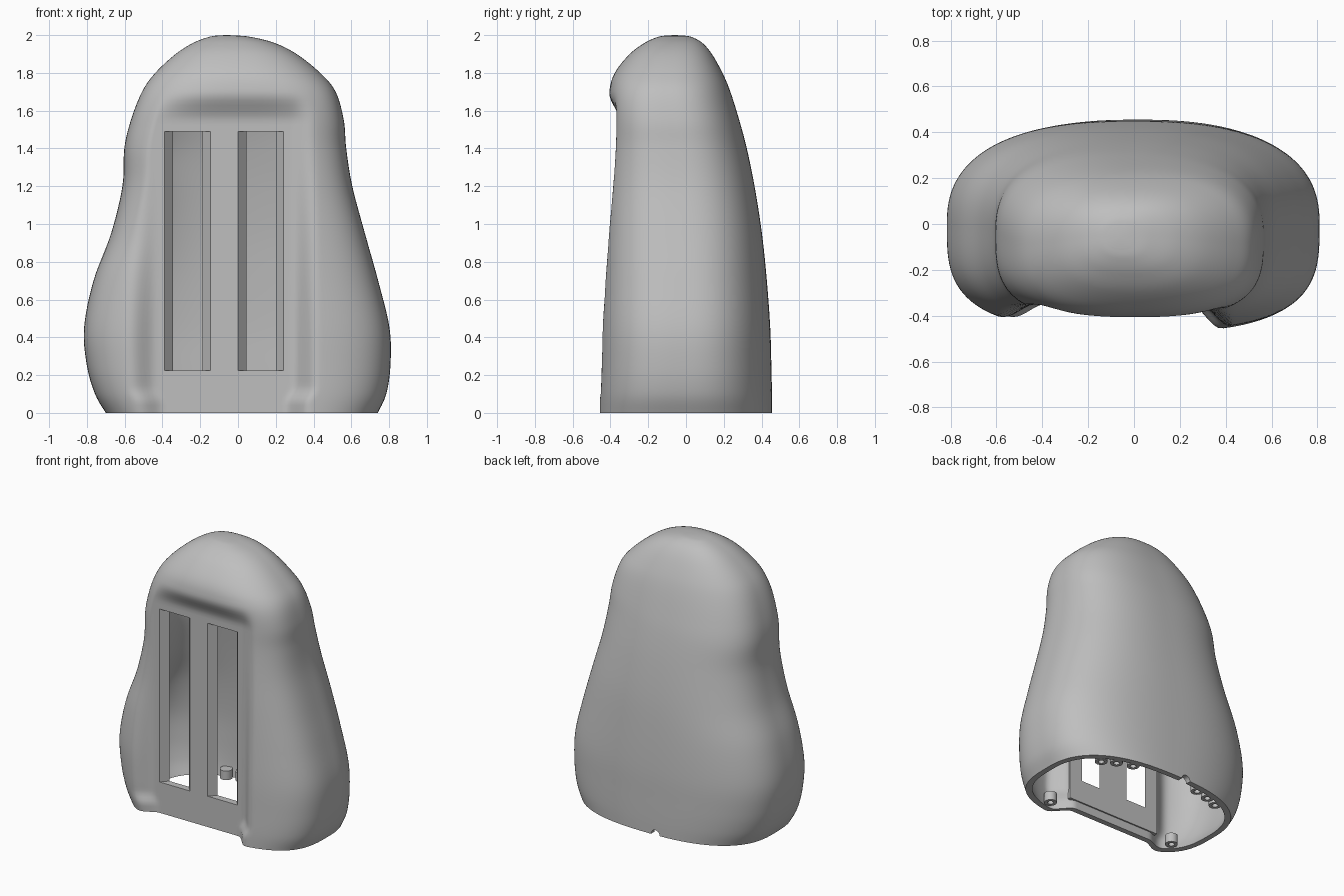
import bpy, bmesh, math
from mathutils import Matrix, Vector

if "Cube" in bpy.data.objects:
    bpy.data.objects.remove(bpy.data.objects["Cube"], do_unlink=True)

WALL = 0.04
PANEL_Y = -0.35
SEGMENTS = 216
STEPS = 6

grey = bpy.data.materials.new("matte_grey")
grey.use_nodes = True
grey.diffuse_color = (0.52, 0.52, 0.52, 1)
grey.node_tree.nodes["Principled BSDF"].inputs["Base Color"].default_value = (0.52, 0.52, 0.52, 1)

# Height, right edge, left edge, front edge, back edge
OUTLINE = [
    (0, -.70, .74, -.472, .455),
    (.1, -.757, .785, -.47, .455),
    (.25, -.80, .807, -.465, .452),
    (.45, -.815, .802, -.46, .446),
    (.7, -.765, .742, -.45, .428),
    (.95, -.672, .672, -.438, .402),
    (1.2, -.612, .605, -.425, .363),
    (1.4, -.602, .573, -.414, .322),
    (1.55, -.567, .56, -.408, .282),
    (1.7, -.508, .517, -.406, .235),
    (1.8, -.438, .435, -.377, .193),
    (1.9, -.33, .31, -.298, .137),
    (1.96, -.235, .19, -.217, .085),
    (1.99, -.155, .07, -.15, .03),
    (1.998, -.11, -.005, -.105, -.015),
]
POLE = (-.06, -.06, 2)


def smooth(a, b, value):
    t = min(max((value - a) / (b - a), 0), 1)
    return t * t * (3 - 2 * t)


def spline(keys, steps):
    """Smooth rows that pass through every key row."""
    rows = []
    last = len(keys) - 1
    for i in range(last):
        quad = [keys[min(max(i + k, 0), last)] for k in (-1, 0, 1, 2)]
        for s in range(steps):
            t = s / steps
            rows.append([b + t / 2 * (c - a + t * (2 * a - 5 * b + 4 * c - d + t * (3 * (b - c) + d - a)))
                         for a, b, c, d in zip(*quad)])
    rows.append(list(keys[last]))
    return rows


def section(row, inset):
    """One closed body section, with the recessed front panel pressed in."""
    z, right, left, front, back = row
    right, left, front, back = right + inset, left - inset, front + inset, back - inset
    cx, cy = (left + right) / 2, (front + back) / 2
    half_x, half_y = (left - right) / 2, (back - front) / 2
    squash = math.sqrt(half_y / half_x)
    flare = .04 * smooth(.14, .05, z)
    points = []
    for i in range(SEGMENTS):
        angle = math.tau * i / SEGMENTS
        c, s = math.cos(angle), math.sin(angle) / squash
        power = 2.5 if s > 0 else 3.2 - 0.7 * smooth(1.55, 1.85, z)
        radius = (abs(c) ** power + abs(s) ** power) ** (-1 / power)
        x, y = cx + half_x * radius * c, cy + half_y * radius * s
        panel = PANEL_Y + inset
        if s < 0 and y < panel:
            mask = smooth(-.6, -.43, x - flare) * smooth(.425, .285, x + flare) * smooth(1.7, 1.54, z)
            y += (panel - y) * mask
        points.append((x, y, z * (1 - inset / 2)))
    return points


def finish(bm, name):
    bmesh.ops.recalc_face_normals(bm, faces=bm.faces)
    mesh = bpy.data.meshes.new(name)
    bm.to_mesh(mesh)
    bm.free()
    obj = bpy.data.objects.new(name, mesh)
    bpy.context.collection.objects.link(obj)
    mesh.materials.append(grey)
    return obj


def bridge(bm, a, b):
    for i in range(len(a)):
        j = (i + 1) % len(a)
        bm.faces.new((a[i], a[j], b[j], b[i]))


def prism(name, profile, z0, z1):
    """Upright prism from an xy profile."""
    bm = bmesh.new()
    low, high = [[bm.verts.new((x, y, z)) for x, y in profile] for z in (z0, z1)]
    bridge(bm, low, high)
    bm.faces.new(low)
    bm.faces.new(high)
    return finish(bm, name)


def select_only(obj):
    bpy.ops.object.select_all(action='DESELECT')
    obj.select_set(True)
    bpy.context.view_layer.objects.active = obj


def cut(obj, cutters):
    select_only(obj)
    for cutter in cutters:
        mod = obj.modifiers.new("cut", 'BOOLEAN')
        mod.operation = 'DIFFERENCE'
        mod.solver = 'EXACT'
        mod.object = cutter
        bpy.ops.object.modifier_apply(modifier=mod.name)


# Hollow body: outer skin, inner skin and flat bottom rim
bm = bmesh.new()
rows = spline(OUTLINE, STEPS)
rims = []
for inset in (0, WALL):
    used = [r for r in rows if r[0] < 1.98 or inset == 0]
    rings = [[bm.verts.new(p) for p in section(r, inset)] for r in used]
    for a, b in zip(rings, rings[1:]):
        bridge(bm, a, b)
    tip = bm.verts.new(Vector(POLE) - Vector((0, 0, inset)))
    for i in range(SEGMENTS):
        bm.faces.new((rings[-1][i], rings[-1][(i + 1) % SEGMENTS], tip))
    rims.append(rings[0])
bridge(bm, *rims)
body = finish(bm, "body_shell")

# Raised plate on the inside of the front panel
backing = prism("panel_backing", [(-.45, -.325), (.3, -.325), (.3, -.3), (-.45, -.3)], .06, 1.55)

# Two tapered slots and a small cable notch at the back
cutters = []
for name, x0, x1 in (("right_slot", -.39, -.145), ("left_slot", 0, .242)):
    a, b = x0 + .045, x1 - .042
    profile = [(x0, -.6), (x1, -.6), (x1, PANEL_Y), (b, -.3), (b, -.2), (a, -.2), (a, -.3), (x0, PANEL_Y)]
    cutters.append(prism(name, profile, .225, 1.49))
bm = bmesh.new()
bmesh.ops.create_cone(bm, cap_ends=True, segments=24, radius1=.035, radius2=.035, depth=.2,
                      matrix=Matrix.Translation((-.07, .45, 0)) @ Matrix.Rotation(math.pi / 2, 4, 'X'))
cutters.append(finish(bm, "cable_notch"))
cut(body, cutters)
cut(backing, cutters[:2])
for cutter in cutters:
    bpy.data.objects.remove(cutter, do_unlink=True)

# Hollow screw bosses inside the bottom rim
bm = bmesh.new()
for x, y in ((.42, -.36), (-.55, -.27), (.51, .27), (.42, .32), (.31, .36), (-.23, .375), (-.34, .35), (-.44, .31)):
    loops = []
    for radius, z in ((.02, .05), (.02, .004), (.042, .004), (.042, .07)):
        loops.append([bm.verts.new((x + radius * math.cos(math.tau * i / 20),
                                    y + radius * math.sin(math.tau * i / 20), z)) for i in range(20)])
    for a, b in zip(loops, loops[1:]):
        bridge(bm, a, b)
    bm.faces.new(loops[0])
    bm.faces.new(loops[-1])
bosses = finish(bm, "screw_bosses")

for obj in (body, backing, bosses):
    select_only(obj)
    bpy.ops.object.shade_smooth_by_angle(angle=math.radians(35))
